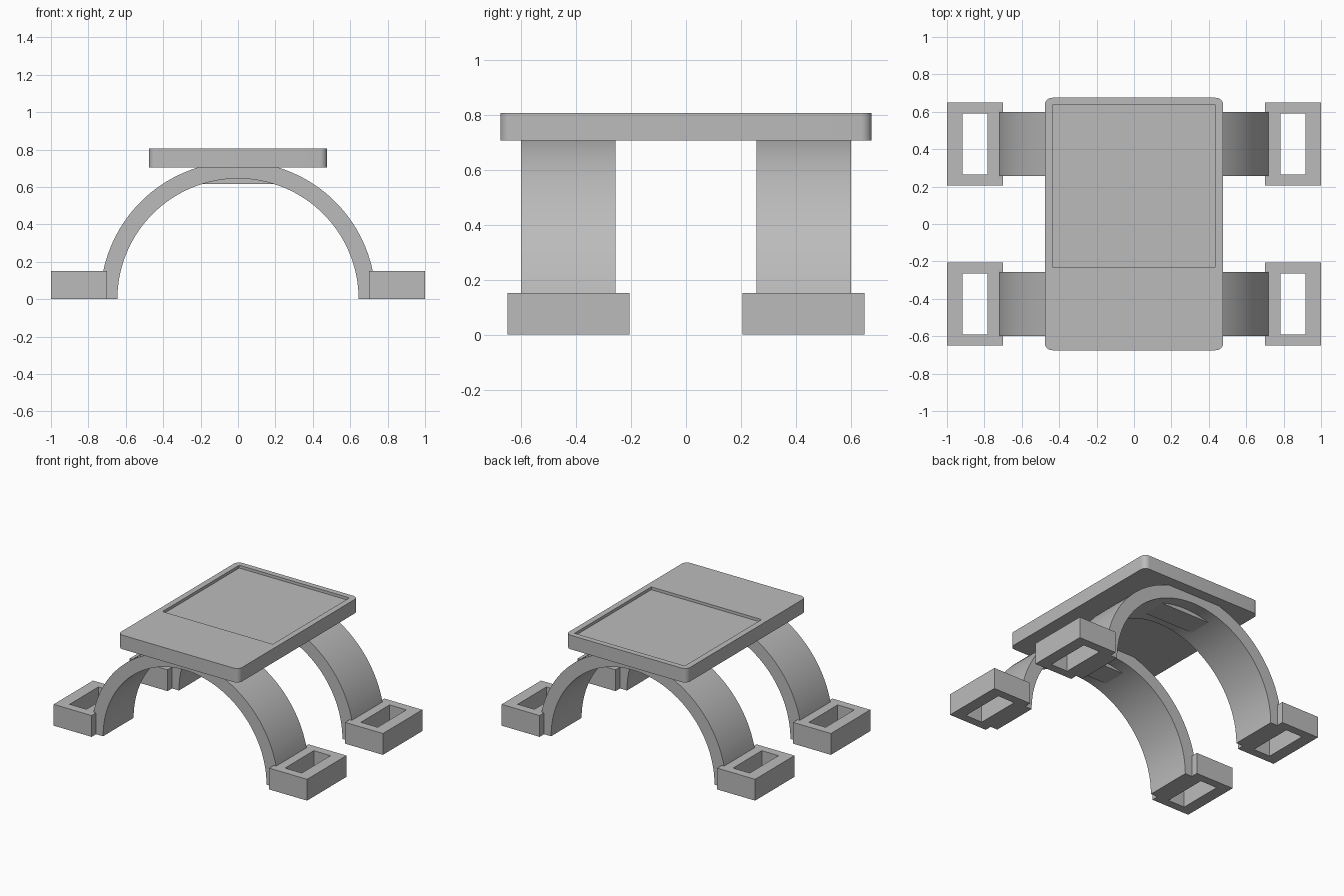
import bpy
import bmesh
import math
from mathutils import Vector

old = bpy.data.objects.get("Cube")
if old:
    bpy.data.objects.remove(old, do_unlink=True)

grey = bpy.data.materials.new("plain grey")
grey.use_nodes = True
COLOR = (0.5, 0.5, 0.5, 1)
grey.diffuse_color = COLOR
grey.node_tree.nodes["Principled BSDF"].inputs["Base Color"].default_value = COLOR


def finish(name, bm):
    bmesh.ops.recalc_face_normals(bm, faces=bm.faces)
    mesh = bpy.data.meshes.new(name)
    bm.to_mesh(mesh)
    bm.free()
    mesh.materials.append(grey)
    obj = bpy.data.objects.new(name, mesh)
    bpy.context.collection.objects.link(obj)
    return obj


def activate(obj):
    bpy.ops.object.select_all(action='DESELECT')
    obj.select_set(True)
    bpy.context.view_layer.objects.active = obj


def box(name, low, high, corner=0):
    """Box between two corners, with optional rounded upright edges."""
    low, high = Vector(low), Vector(high)
    bm = bmesh.new()
    bmesh.ops.create_cube(bm, size=1)
    for v in bm.verts:
        v.co = (low + high) / 2 + v.co * (high - low)
    if corner:
        upright = [e for e in bm.edges
                   if abs(e.verts[0].co.z - e.verts[1].co.z) > 0.01]
        bmesh.ops.bevel(bm, geom=upright, offset=corner, segments=8,
                        profile=0.5, affect='EDGES')
    return finish(name, bm)


def cut(obj, cutter):
    cutter.hide_render = True
    mod = obj.modifiers.new("cut", 'BOOLEAN')
    mod.operation = 'DIFFERENCE'
    mod.solver = 'EXACT'
    mod.object = cutter
    activate(obj)
    bpy.ops.object.modifier_apply(modifier=mod.name)
    bpy.data.objects.remove(cutter, do_unlink=True)


def smooth(obj):
    activate(obj)
    bpy.ops.object.shade_smooth_by_angle(angle=math.radians(30))


def arch(name, inner, outer, y0, y1, steps=64):
    """Half ring standing on the ground, extruded along y."""
    bm = bmesh.new()
    angles = [math.pi * i / steps for i in range(steps + 1)]
    rings = [[bm.verts.new((r * math.cos(a), y, r * math.sin(a)))
              for r, y in ((inner, y0), (outer, y0), (outer, y1), (inner, y1))]
             for a in angles]
    for a, b in zip(rings, rings[1:]):
        for k in range(4):
            n = (k + 1) % 4
            bm.faces.new((a[k], a[n], b[n], b[k]))
    bm.faces.new(rings[0])
    bm.faces.new(rings[-1])
    obj = finish(name, bm)
    smooth(obj)
    return obj


# Top plate with a shallow tray towards the back
plate = box("top_plate", (-0.477, -0.675, 0.705), (0.477, 0.675, 0.805), 0.04)
cut(plate, box("tray_cutter", (-0.435, -0.23, 0.785), (0.435, 0.635, 0.9)))
smooth(plate)

# Arched legs, their mounting blocks and slotted feet
MID = 0.4275
for side, label in ((-1, "front"), (1, "back")):
    y = side * MID
    arch(label + "_arch", 0.645, 0.736, y - 0.172, y + 0.172)
    box(label + "_mount_block", (-0.2, y - 0.085, 0.615), (0.2, y + 0.085, 0.72))
    for sx, hand in ((-1, "right"), (1, "left")):
        x = sx * 0.85
        foot = box(f"{label}_{hand}_foot",
                   (x - 0.15, y - 0.222, 0), (x + 0.15, y + 0.222, 0.152))
        cut(foot, box("slot_cutter", (x - 0.066, y - 0.162, -0.1),
                      (x + 0.066, y + 0.162, 0.3)))
